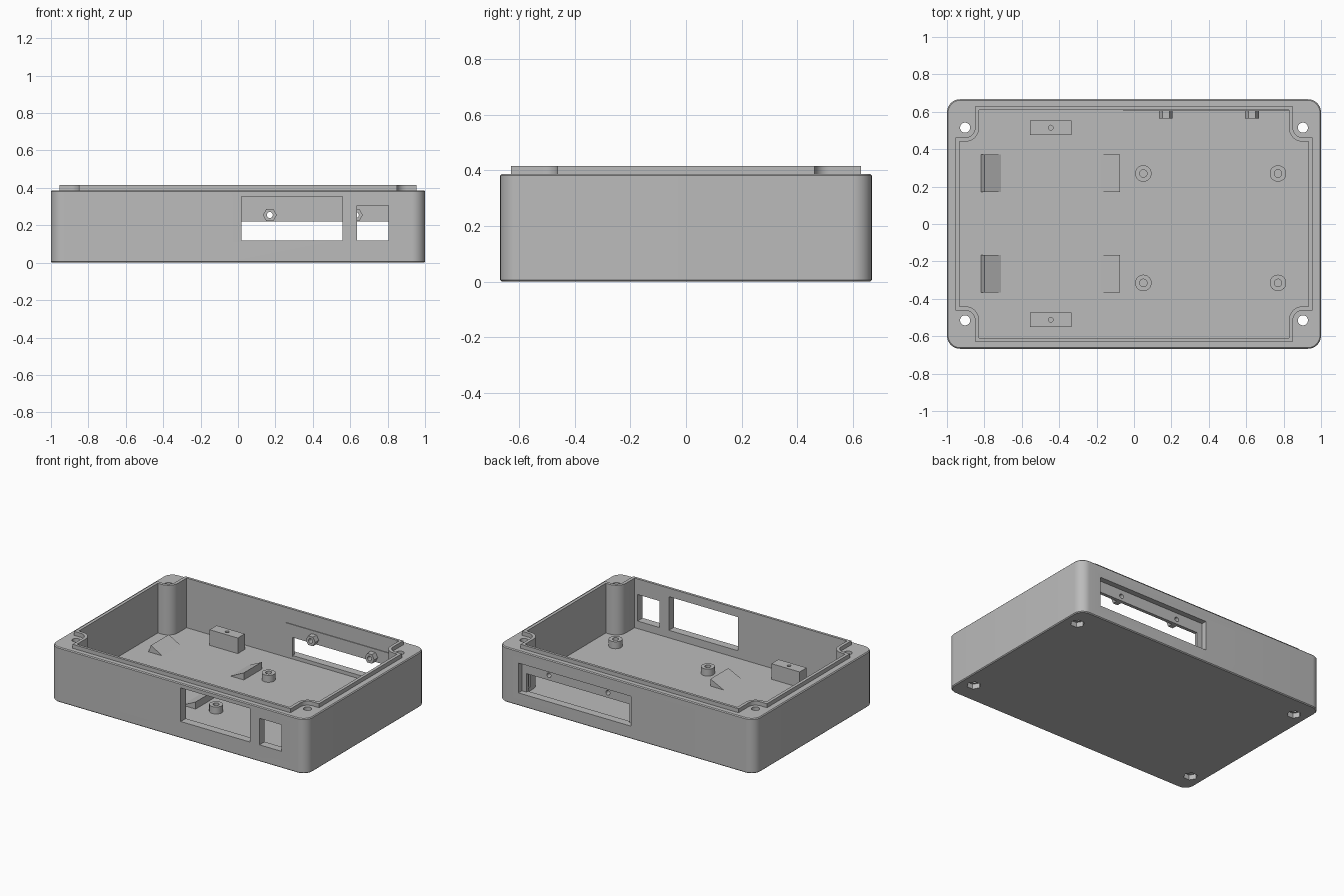
import bpy, bmesh, math
from mathutils import Matrix

old = bpy.data.objects.get("Cube")
if old:
    bpy.data.objects.remove(old, do_unlink=True)

GREY = (0.5, 0.5, 0.5, 1)
mat = bpy.data.materials.new("plain grey plastic")
mat.use_nodes = True
mat.diffuse_color = GREY
mat.node_tree.nodes["Principled BSDF"].inputs["Base Color"].default_value = GREY

FLOOR, RIM, TOP = 0.065, 0.387, 0.415
HOLE_X, HOLE_Y = 0.903, 0.515


def finish(name, bm):
    bmesh.ops.recalc_face_normals(bm, faces=bm.faces[:])
    mesh = bpy.data.meshes.new(name)
    bm.to_mesh(mesh)
    bm.free()
    mesh.materials.append(mat)
    ob = bpy.data.objects.new(name, mesh)
    bpy.context.collection.objects.link(ob)
    return ob


def prism(name, points, z0, z1, bevel=0):
    bm = bmesh.new()
    low = bm.faces.new([bm.verts.new((x, y, z0)) for x, y in points])
    ext = bmesh.ops.extrude_face_region(bm, geom=[low])["geom"]
    for v in ext:
        if isinstance(v, bmesh.types.BMVert):
            v.co.z = z1
    if bevel:
        rims = [e for e in bm.edges if abs(e.verts[0].co.z - e.verts[1].co.z) < 1e-5]
        bmesh.ops.bevel(bm, geom=rims, offset=bevel, segments=1, affect='EDGES')
    return finish(name, bm)


def box(name, x, y, z):
    pts = [(x[0], y[0]), (x[1], y[0]), (x[1], y[1]), (x[0], y[1])]
    return prism(name, pts, z[0], z[1])


def cylinder(name, x, y, z0, z1, r, n=32):
    pts = [(x + r * math.cos(2 * math.pi * i / n), y + r * math.sin(2 * math.pi * i / n))
           for i in range(n)]
    return prism(name, pts, z0, z1)


def cylinder_y(name, x, z, y0, y1, r, n=32):
    # Upright prism turned so its axis runs along y
    ob = cylinder(name, x, z, -y1, -y0, r, n)
    ob.data.transform(Matrix.Rotation(math.pi / 2, 4, 'X'))
    return ob


def cut(ob, cutters):
    for c in cutters:
        c.hide_render = True
        m = ob.modifiers.new("cut", 'BOOLEAN')
        m.operation, m.solver, m.object = 'DIFFERENCE', 'EXACT', c
    deps = bpy.context.evaluated_depsgraph_get()
    mesh = bpy.data.meshes.new_from_object(ob.evaluated_get(deps))
    ob.modifiers.clear()
    ob.data = mesh
    for c in cutters:
        bpy.data.objects.remove(c, do_unlink=True)
    return ob


def rounded(X, Y, r, n=10):
    pts = []
    for q, (sx, sy) in enumerate([(1, 1), (-1, 1), (-1, -1), (1, -1)]):
        for i in range(n + 1):
            a = math.pi / 2 * (q + i / n)
            pts.append((sx * (X - r) + r * math.cos(a), sy * (Y - r) + r * math.sin(a)))
    return pts


def notched(X, Y, r, n=10):
    # Rectangle whose corners step inward around the screw posts
    quarter = [(X, HOLE_Y - r)]
    for i in range(n + 1):
        a = -math.pi / 2 * (1 + i / n)
        quarter.append((HOLE_X + r * math.cos(a), HOLE_Y + r * math.sin(a)))
    quarter.append((HOLE_X - r, Y))
    pts = []
    for sx, sy in [(1, 1), (-1, 1), (-1, -1), (1, -1)]:
        part = [(sx * x, sy * y) for x, y in quarter]
        pts += part if sx * sy > 0 else part[::-1]
    return pts


def cavity():
    return prism("cavity", notched(0.933, 0.61, 0.075), FLOOR, 0.5)


# Outer shell with cavity, screw holes, nut pockets and wall openings
cutters = [cavity(),
           box("display_window", (0.02, 0.56), (-0.75, -0.55), (0.118, 0.355)),
           box("switch_window", (0.635, 0.805), (-0.75, -0.55), (0.118, 0.305)),
           box("back_opening", (-0.04, 0.84), (0.55, 0.75), (0.09, 0.30))]
for sx in (-1, 1):
    for sy in (-1, 1):
        x, y = sx * HOLE_X, sy * HOLE_Y
        cutters.append(cylinder("screw_hole", x, y, -0.1, 0.6, 0.027))
        cutters.append(cylinder("nut_pocket", x, y, -0.1, 0.035, 0.046, 6))
shell = cut(prism("case_shell", rounded(1, 0.667, 0.07), 0, RIM, 0.006), cutters)

# Raised sealing lip
lip = cut(prism("sealing_lip", notched(0.955, 0.628, 0.053), RIM - 0.007, TOP), [cavity()])

# Recessed mounting plate behind the back opening
BOLTS = (0.17, 0.63)
plate = box("back_mounting_plate", (-0.055, 0.855), (0.605, 0.628), (0.085, 0.31))
cut(plate, [box("plate_slot", (0, 0.805), (0.5, 0.7), (0.05, 0.22))]
    + [cylinder_y("bolt_hole", x, 0.255, 0.5, 0.7, 0.016) for x in BOLTS])
for x in BOLTS:
    nut = cylinder_y("back_hex_nut", x, 0.255, 0.565, 0.607, 0.037, 6)
    cut(nut, [cylinder_y("bolt_hole", x, 0.255, 0.5, 0.7, 0.016)])

# Circuit board standoffs
smooth = [shell, lip]
for x in (0.05, 0.77):
    for y in (0.27, -0.315):
        post = cylinder("board_standoff", x, y, FLOOR - 0.005, 0.114, 0.044)
        smooth.append(cut(post, [cylinder("pilot_hole", x, y, FLOOR + 0.005, 0.3, 0.02)]))

# Drilled mounting blocks
for y in (0.515, -0.512):
    block = box("mounting_block", (-0.555, -0.335), (y - 0.039, y + 0.039), (FLOOR - 0.005, 0.175))
    cut(block, [cylinder("pilot_hole", -0.445, y, 0.1, 0.3, 0.013, 20)])


def wedge(name, profile, y0, y1):
    bm = bmesh.new()
    ends = [[bm.verts.new((x, y, z)) for x, z in profile] for y in (y0, y1)]
    bm.faces.new(ends[0])
    bm.faces.new(ends[1])
    n = len(profile)
    for i in range(n):
        j = (i + 1) % n
        bm.faces.new((ends[0][i], ends[0][j], ends[1][j], ends[1][i]))
    return finish(name, bm)


# Sloping battery cradles, facing each other
low = FLOOR - 0.003
for y in (0.272, -0.265):
    wedge("outer_cradle", [(-0.82, low), (-0.705, low), (-0.80, 0.115)], y - 0.1, y + 0.1)
    wedge("inner_cradle", [(-0.185, low), (-0.075, low), (-0.075, 0.115)], y - 0.1, y + 0.1)

# Smooth the curved parts, keep hard edges
for ob in bpy.context.view_layer.objects:
    ob.select_set(ob in smooth)
bpy.context.view_layer.objects.active = shell
bpy.ops.object.shade_smooth_by_angle(angle=math.radians(30))
